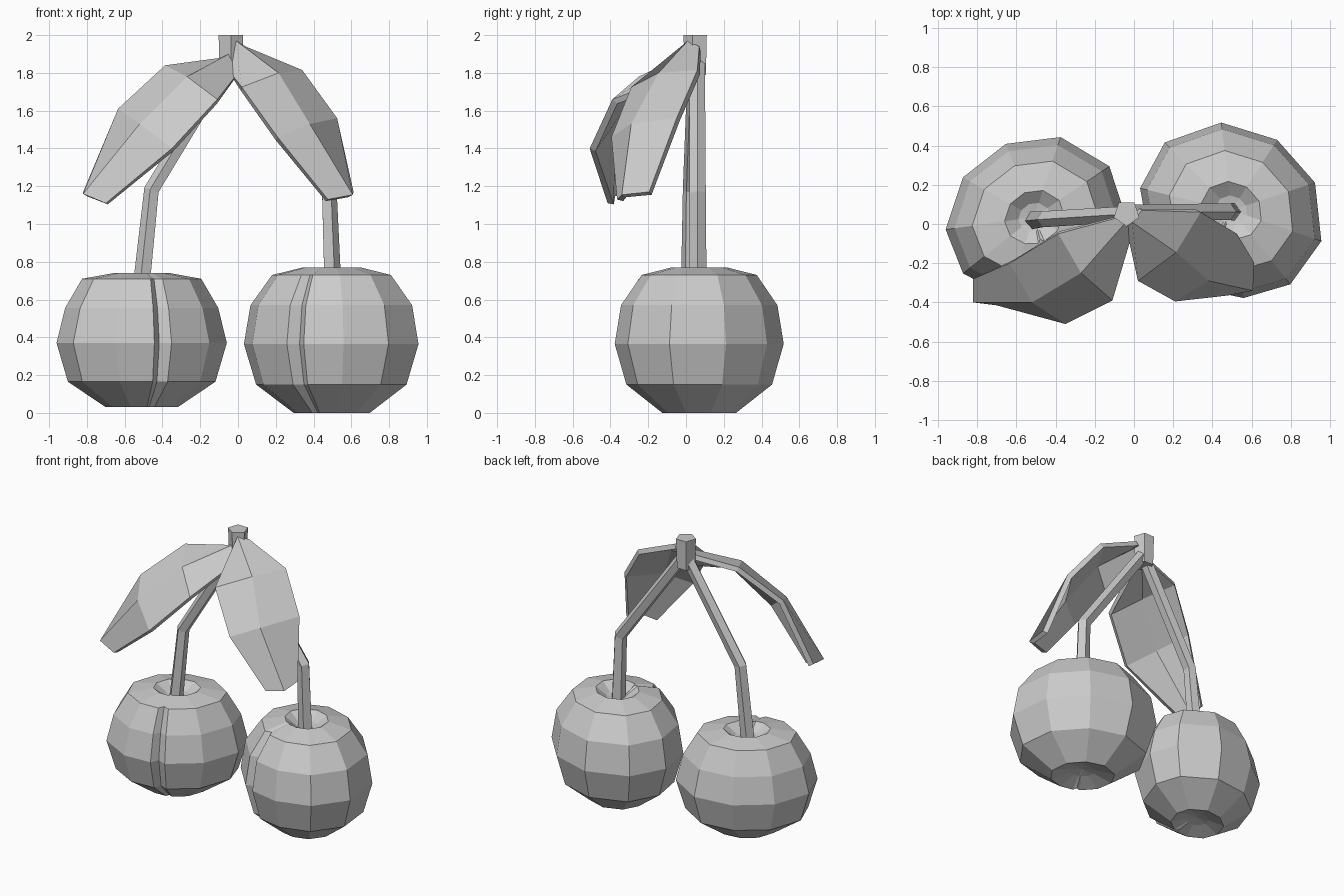
import bpy
import bmesh
from math import cos, sin, radians
from mathutils import Vector

cube = bpy.data.objects.get("Cube")
if cube:
    bpy.data.objects.remove(cube, do_unlink=True)

grey = bpy.data.materials.new("light_grey")
grey.use_nodes = True
grey.diffuse_color = (0.6, 0.6, 0.6, 1)
grey.node_tree.nodes["Principled BSDF"].inputs["Base Color"].default_value = (0.6, 0.6, 0.6, 1)


def finish(name, bm):
    bmesh.ops.recalc_face_normals(bm, faces=bm.faces[:])
    mesh = bpy.data.meshes.new(name)
    bm.to_mesh(mesh)
    bm.free()
    mesh.materials.append(grey)
    obj = bpy.data.objects.new(name, mesh)
    bpy.context.collection.objects.link(obj)
    return obj


def bridge(bm, rings, closed=True):
    """Skin consecutive rows of vertices with quads."""
    n = len(rings[0])
    for a, b in zip(rings, rings[1:]):
        for i in range(n if closed else n - 1):
            j = (i + 1) % n
            bm.faces.new((a[i], a[j], b[j], b[i]))


def fan(bm, ring, point):
    tip = bm.verts.new(point)
    for i in range(len(ring)):
        bm.faces.new((ring[i], ring[(i + 1) % len(ring)], tip))


def fruit(name, x, y, depth, skew, profile, angles, groove):
    """Faceted, slightly oval fruit with dimpled ends and a seam cut in one side."""
    bm = bmesh.new()
    rings = []
    for r, z in profile:
        ring = []
        for a in angles:
            k = r * 0.88 if a == groove else r
            c, s = cos(radians(a)), sin(radians(a))
            ring.append(bm.verts.new((x + k * (c + skew * s), y + k * (depth * s + skew * c), z)))
        rings.append(ring)
    bridge(bm, rings)
    fan(bm, rings[0], (x, y, profile[0][1] + 0.015))
    fan(bm, rings[-1], (x, y, profile[-1][1] - 0.015))
    return finish(name, bm)


def stem(name, path, radii, sides=5):
    """Tapered faceted tube along a path."""
    bm = bmesh.new()
    pts = [Vector(p) for p in path]
    rings = []
    for i, p in enumerate(pts):
        d = Vector()
        if i > 0:
            d += (p - pts[i - 1]).normalized()
        if i < len(pts) - 1:
            d += (pts[i + 1] - p).normalized()
        q = d.to_track_quat('Z', 'Y')
        turn = [radians(90 + 360 * s / sides) for s in range(sides)]
        rings.append([bm.verts.new(p + q @ Vector((cos(t), sin(t), 0)) * radii[i]) for t in turn])
    bridge(bm, rings)
    bm.faces.new(rings[0])
    bm.faces.new(rings[-1])
    return finish(name, bm)


def leaf(name, rows, thickness=0.035):
    """Ridged leaf: each row is back edge, ridge, front edge."""
    bm = bmesh.new()
    bridge(bm, [[bm.verts.new(p) for p in row] for row in rows], closed=False)
    obj = finish(name, bm)
    if sum(p.normal.z for p in obj.data.polygons) < 0:
        obj.data.flip_normals()
    mod = obj.modifiers.new("thickness", 'SOLIDIFY')
    mod.thickness = thickness
    mod.offset = -1
    return obj


# Fruits
fruit("right_cherry", -0.51, 0.035, 0.92, 0.06,
      [(0.08, 0.065), (0.19, 0.03), (0.39, 0.165), (0.45, 0.37), (0.405, 0.555), (0.315, 0.71),
       (0.15, 0.74), (0.08, 0.69)],
      [-140, -104, -78, -73, -66, -34, 4, 35, 76, 112, 147, 185], -73)
fruit("left_cherry", 0.498, 0.07, 0.95, -0.06,
      [(0.08, 0.04), (0.205, 0.0), (0.405, 0.15), (0.47, 0.365), (0.435, 0.57), (0.32, 0.73),
       (0.155, 0.77), (0.08, 0.72)],
      [-157, -124, -118, -112, -86, -54, -17, 22, 57, 93, 133, 169], -118)

# Stems
stem("top_stub", [(-0.038, 0.055, 1.79), (-0.038, 0.055, 2.0)], [0.062, 0.068])
stem("right_stem", [(-0.51, 0.02, 0.66), (-0.455, 0.025, 1.18), (-0.05, 0.05, 1.85)],
     [0.048, 0.043, 0.042])
stem("left_stem", [(0.497, 0.062, 0.69), (0.48, 0.062, 1.16), (-0.03, 0.06, 1.87)],
     [0.049, 0.045, 0.042])

# Leaves
leaf("right_leaf", [
    [(-0.09, 0.03, 1.88), (-0.05, 0, 1.9), (0.0, -0.02, 1.8)],
    [(-0.386, -0.05, 1.84), (-0.27, -0.25, 1.78), (-0.11, -0.39, 1.66)],
    [(-0.635, -0.2, 1.61), (-0.52, -0.4, 1.53), (-0.35, -0.51, 1.4)],
    [(-0.82, -0.28, 1.17), (-0.82, -0.4, 1.16), (-0.7, -0.415, 1.11)]])
leaf("left_leaf", [
    [(0.04, 0.07, 1.94), (-0.01, 0.01, 1.97), (-0.04, -0.02, 1.8)],
    [(0.34, 0.06, 1.815), (0.215, -0.145, 1.8), (0.02, -0.29, 1.725)],
    [(0.525, -0.05, 1.56), (0.38, -0.29, 1.53), (0.21, -0.395, 1.46)],
    [(0.612, -0.195, 1.17), (0.607, -0.34, 1.155), (0.476, -0.365, 1.13)]])
